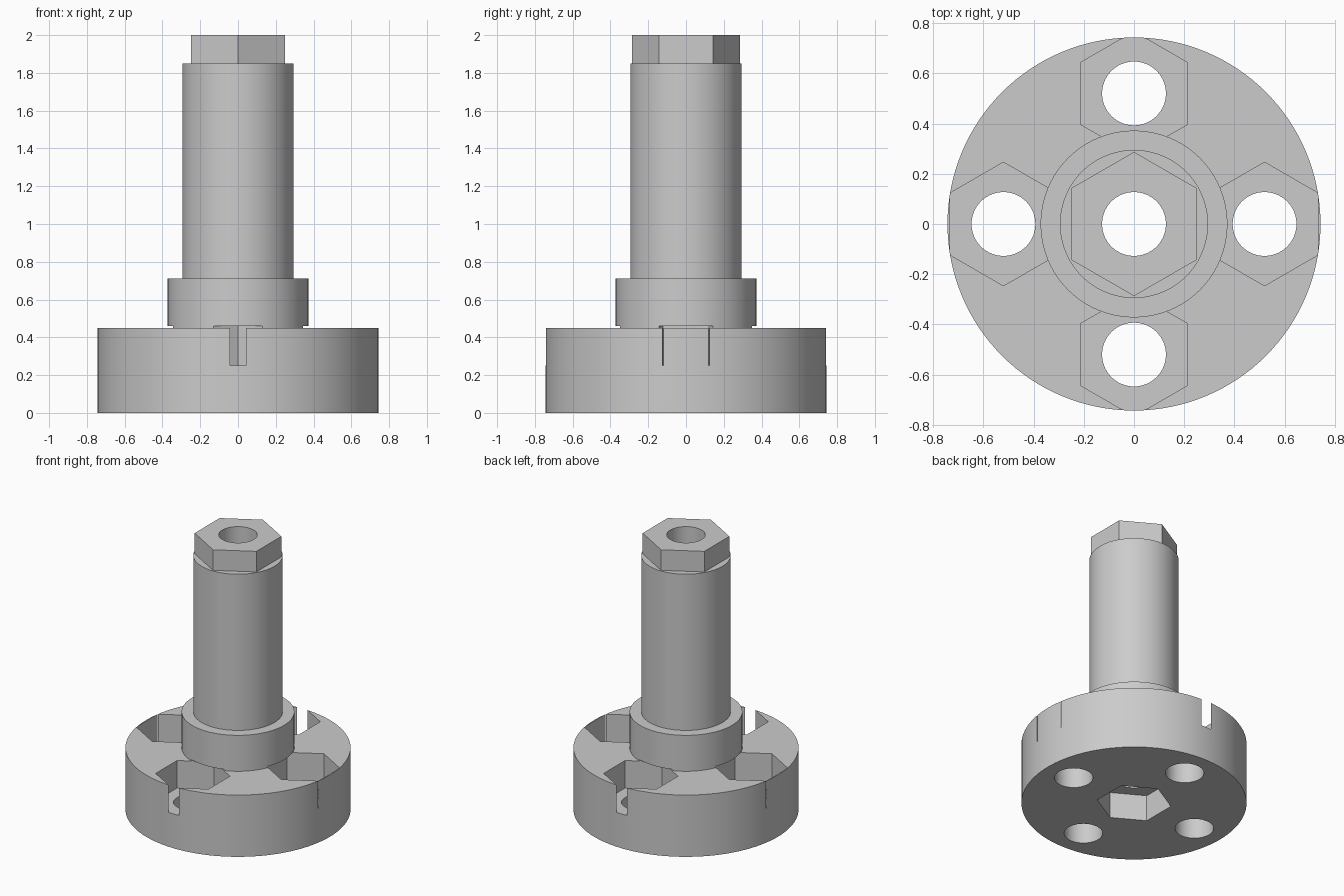
import bpy, bmesh, math

if "Cube" in bpy.data.objects:
    bpy.data.objects.remove(bpy.data.objects["Cube"])

SEG = 128
HEX_R = 0.246      # nut pocket corner radius
HOLE_R = 0.127
RING = 0.52        # distance of the outer holes from the axis

grey = bpy.data.materials.new("plain grey")
grey.diffuse_color = (0.6, 0.6, 0.6, 1.0)
grey.use_nodes = True
grey.node_tree.nodes["Principled BSDF"].inputs["Base Color"].default_value = grey.diffuse_color


def prism(name, radius, z0, z1, sides=SEG, x=0.0, y=0.0):
    """Upright prism with a corner pointing along y."""
    bm = bmesh.new()
    ring = []
    for i in range(sides):
        a = math.pi / 2 + 2 * math.pi * i / sides
        ring.append(bm.verts.new((x + radius * math.cos(a), y + radius * math.sin(a), z0)))
    base = bm.faces.new(ring)
    ext = bmesh.ops.extrude_face_region(bm, geom=[base])
    top = [v for v in ext["geom"] if isinstance(v, bmesh.types.BMVert)]
    bmesh.ops.translate(bm, verts=top, vec=(0, 0, z1 - z0))
    bmesh.ops.recalc_face_normals(bm, faces=bm.faces)
    return finish(name, bm)


def lathe(name, profile):
    """Closed solid of revolution; the first and last points are on the axis."""
    bm = bmesh.new()
    verts = [bm.verts.new((r, 0, z)) for r, z in profile]
    edges = [bm.edges.new(p) for p in zip(verts, verts[1:])]
    bmesh.ops.spin(bm, geom=verts + edges, cent=(0, 0, 0), axis=(0, 0, 1),
                   angle=2 * math.pi, steps=SEG, use_duplicate=False)
    bmesh.ops.remove_doubles(bm, verts=bm.verts, dist=1e-5)
    bmesh.ops.recalc_face_normals(bm, faces=bm.faces)
    return finish(name, bm)


def finish(name, bm):
    mesh = bpy.data.meshes.new(name)
    bm.to_mesh(mesh)
    bm.free()
    mesh.materials.append(grey)
    obj = bpy.data.objects.new(name, mesh)
    bpy.context.collection.objects.link(obj)
    return obj


def combine(target, tool, operation):
    """Apply a boolean and discard the tool."""
    tool.hide_render = True
    mod = target.modifiers.new("combine", 'BOOLEAN')
    mod.operation = operation
    mod.solver = 'EXACT'
    mod.object = tool
    bpy.context.view_layer.objects.active = target
    bpy.ops.object.modifier_apply(modifier=mod.name)
    bpy.data.objects.remove(tool, do_unlink=True)


# Flange, collar and shaft
hub = lathe("flanged_shaft", [
    (0, 0), (0.743, 0), (0.743, 0.45), (0.372, 0.45), (0.372, 0.712),
    (0.295, 0.712), (0.295, 1.85), (0, 1.85)])

# Hexagonal head on the shaft
combine(hub, prism("hex_head", 0.287, 1.7, 2.0, 6), 'UNION')

# Nut pockets, which slightly undercut the collar, with bolt holes below
for x, y in ((RING, 0), (-RING, 0), (0, RING), (0, -RING)):
    combine(hub, prism("nut_pocket", HEX_R, 0.25, 0.46, 6, x, y), 'DIFFERENCE')
    combine(hub, prism("bolt_hole", HOLE_R, -0.1, 0.35, SEG, x, y), 'DIFFERENCE')

# Central hex socket underneath and the bore through the shaft
combine(hub, prism("hex_socket", HEX_R, -0.1, 0.19, 6), 'DIFFERENCE')
combine(hub, prism("bore", HOLE_R, 0.1, 2.1), 'DIFFERENCE')

# Smooth round walls, sharp edges
bpy.ops.object.select_all(action='DESELECT')
hub.select_set(True)
bpy.context.view_layer.objects.active = hub
bpy.ops.object.shade_smooth_by_angle(angle=math.radians(30))
